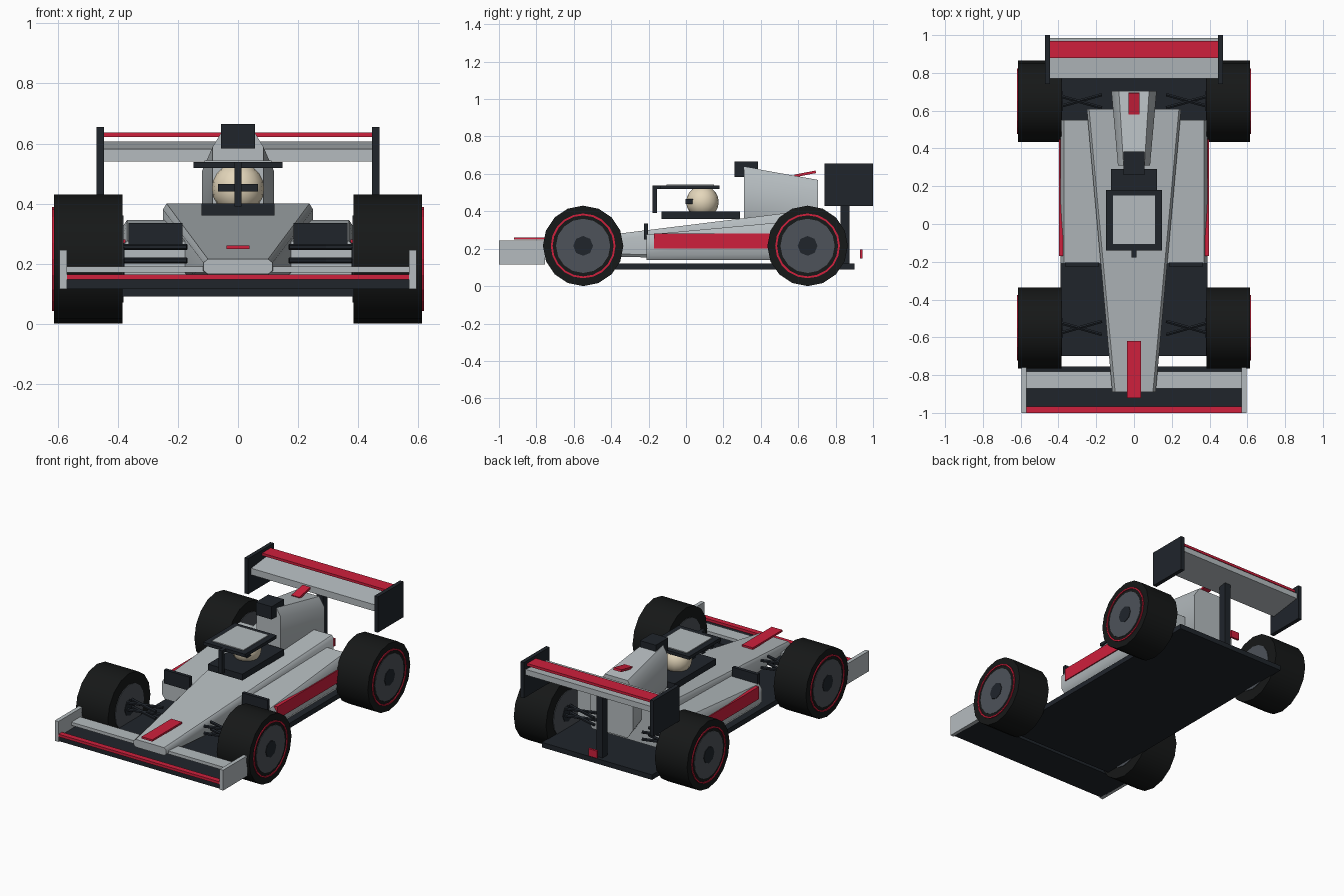
import bpy, bmesh, math
from mathutils import Vector, Matrix

if "Cube" in bpy.data.objects:
    bpy.data.objects.remove(bpy.data.objects["Cube"])


def material(name, rgb):
    m = bpy.data.materials.new(name)
    m.diffuse_color = (*rgb, 1)
    m.use_nodes = True
    m.node_tree.nodes["Principled BSDF"].inputs["Base Color"].default_value = m.diffuse_color
    return m


GREY = material("silver", (0.46, 0.50, 0.52))
DARK = material("carbon", (0.014, 0.018, 0.024))
RED = material("red", (0.62, 0.014, 0.045))
RUBBER = material("rubber", (0.008, 0.009, 0.009))
RIM = material("rim", (0.075, 0.085, 0.10))
CREAM = material("cream", (0.78, 0.68, 0.50))


def finish(name, bm, mat, smooth=None):
    bmesh.ops.recalc_face_normals(bm, faces=bm.faces[:])
    me = bpy.data.meshes.new(name)
    bm.to_mesh(me)
    bm.free()
    ob = bpy.data.objects.new(name, me)
    bpy.context.collection.objects.link(ob)
    me.materials.append(mat)
    if smooth:
        bpy.ops.object.select_all(action='DESELECT')
        ob.select_set(True)
        bpy.context.view_layer.objects.active = ob
        bpy.ops.object.shade_smooth_by_angle(angle=math.radians(smooth))
    return ob


def box(name, x, y, z, mat, tilt=0):
    """Box from (min, max) ranges, optionally tilted about x."""
    bm = bmesh.new()
    bmesh.ops.create_cube(bm, size=1)
    size = Matrix.Diagonal((x[1] - x[0], y[1] - y[0], z[1] - z[0], 1))
    centre = Matrix.Translation((sum(x) / 2, sum(y) / 2, sum(z) / 2))
    bm.transform(centre @ Matrix.Rotation(math.radians(tilt), 4, 'X') @ size)
    return finish(name, bm, mat)


def side_box(name, x, y, z, mat):
    for s, label in ((-1, "left"), (1, "right")):
        box(f"{name}_{label}", sorted((s * x[0], s * x[1])), y, z, mat)


def loft(name, sections, mat, smooth=40):
    """Skin rings of points; each section is (y, [(x, z), ...])."""
    bm = bmesh.new()
    rings = [[bm.verts.new((x, y, z)) for x, z in pts] for y, pts in sections]
    n = len(rings[0])
    for a, b in zip(rings, rings[1:]):
        for i in range(n):
            j = (i + 1) % n
            bm.faces.new((a[i], a[j], b[j], b[i]))
    bm.faces.new(rings[0])
    bm.faces.new(rings[-1])
    return finish(name, bm, mat, smooth)


def chamfered(x0, x1, z0, z1, cx, cz):
    return [(x0 + cx, z0), (x1 - cx, z0), (x1, z0 + cz), (x1, z1 - cz),
            (x1 - cx, z1), (x0 + cx, z1), (x0, z1 - cz), (x0, z0 + cz)]


def cylinder(name, a, b, r, n, mat, smooth=None):
    a, b = Vector(a), Vector(b)
    bm = bmesh.new()
    bmesh.ops.create_cone(bm, cap_ends=True, segments=n, radius1=r, radius2=r,
                          depth=(b - a).length)
    rot = (b - a).to_track_quat('Z', 'Y').to_matrix().to_4x4()
    bm.transform(Matrix.Translation((a + b) / 2) @ rot)
    return finish(name, bm, mat, smooth)


def ring(name, centre, R, r, n, mat):
    """Thin band ring around the x axis."""
    prof = [(R - r, -r), (R + r, -r), (R + r, r), (R - r, r)]
    bm = bmesh.new()
    loops = []
    for i in range(n):
        t = 2 * math.pi * i / n
        loops.append([bm.verts.new((centre[0] + dx, centre[1] + q * math.sin(t),
                                    centre[2] + q * math.cos(t))) for q, dx in prof])
    for i in range(n):
        a, b = loops[i], loops[(i + 1) % n]
        for k in range(4):
            m = (k + 1) % 4
            bm.faces.new((a[k], a[m], b[m], b[k]))
    return finish(name, bm, mat)


# floor and main tub
box("floor", (-.39, .39), (-.70, .90), (.09, .122), DARK)
loft("body", [(-.89, chamfered(-.115, .115, .165, .215, .015, .012)),
              (.61, chamfered(-.25, .25, .14, .40, .012, .02))], GREY)
box("nose_stripe", (-.038, .038), (-.92, -.62), (.248, .26), RED)

# sidepods with intakes and red panels
for s, label in ((-1, "left"), (1, "right")):
    front = chamfered(.15, .39, .14, .275, .02, .025)
    rear = chamfered(.19, .39, .14, .345, .02, .03)
    loft(f"sidepod_{label}", [(-.21, [(s * x, z) for x, z in front]),
                              (.55, [(s * x, z) for x, z in rear])], GREY)
side_box("intake", (.185, .365), (-.225, -.203), (.248, .335), DARK)
side_box("side_panel", (.375, .397), (-.17, .47), (.20, .28), RED)

# engine cover, fin and air intake
loft("engine_cover", [
    (.31, chamfered(-.085, .085, .33, .638, .03, .05)),
    (.705, chamfered(-.12, .12, .20, .568, .04, .06))], GREY, 50)
box("cover_fin", (-.028, .028), (.58, .695), (.593, .607), RED, 11)
box("air_intake", (-.056, .056), (.26, .385), (.583, .665), DARK)

# cockpit, helmet and head guard
box("cockpit_base", (-.122, .122), (-.13, .29), (.36, .40), DARK)
bm = bmesh.new()
bmesh.ops.create_uvsphere(bm, u_segments=16, v_segments=10, radius=.087)
bm.transform(Matrix.Translation((0, .088, .45)))
finish("helmet", bm, CREAM, 40)
box("visor", (-.066, .066), (-.003, .075), (.44, .466), DARK)
box("guard_pillar", (-.012, .012), (-.178, -.154), (.39, .535), DARK)
box("guard_stem", (-.012, .012), (-.178, -.13), (.52, .538), DARK)
box("guard_front", (-.148, .148), (-.14, -.10), (.518, .538), DARK)
box("guard_rear", (-.148, .148), (.145, .18), (.518, .538), DARK)
side_box("guard_side", (.108, .148), (-.14, .18), (.518, .538), DARK)
box("guard_screen", (-.112, .112), (-.105, .15), (.532, .543), GREY)

# front wing
box("front_wing", (-.575, .575), (-.99, -.755), (.115, .148), DARK)
box("front_wing_edge", (-.57, .57), (-1.0, -.965), (.147, .164), RED)
box("front_wing_flap", (-.57, .57), (-.87, -.78), (.171, .191), GREY)
side_box("front_endplate", (.57, .595), (-1.0, -.755), (.115, .245), GREY)

# rear wing
loft_pts = [(.77, .54), (.77, .582), (.985, .606), (.985, .57)]
bm = bmesh.new()
face = bm.faces.new([bm.verts.new((-.45, y, z)) for y, z in loft_pts])
ext = bmesh.ops.extrude_face_region(bm, geom=[face])
bmesh.ops.translate(bm, vec=(.90, 0, 0),
                    verts=[v for v in ext["geom"] if isinstance(v, bmesh.types.BMVert)])
finish("rear_wing", bm, GREY)
box("rear_wing_flap", (-.45, .45), (.88, .968), (.621, .637), RED)
side_box("rear_endplate", (.446, .471), (.74, 1.0), (.427, .655), DARK)
box("rear_pylon", (-.022, .022), (.825, .875), (.11, .58), DARK)
box("tail_light", (-.03, .03), (.93, .944), (.148, .195), RED)

# wheels and suspension
for wy, axle in ((-.55, "front"), (.65, "rear")):
    for s, label in ((-1, "left"), (1, "right")):
        tag = f"{axle}_{label}"
        c = Vector((0, wy, .215))
        X = Vector((s, 0, 0))
        cylinder("tyre_" + tag, c + X * .385, c + X * .613, .215, 16, RUBBER, 30)
        cylinder("rim_" + tag, c + X * .381, c + X * .616, .145, 16, RIM)
        cylinder("hub_" + tag, c + X * .378, c + X * .619, .053, 8, DARK)
        ring("tyre_band_" + tag, c + X * .614, .168, .005, 20, RED)
        for k, dz in ((-1, -.005), (1, .04)):
            for d in (-1, 1):
                cylinder(f"suspension_{tag}_{k}_{d}",
                         c + Vector((s * .17, d * .035, dz)),
                         c + Vector((s * .40, -d * .03, dz)), .010, 6, DARK)
